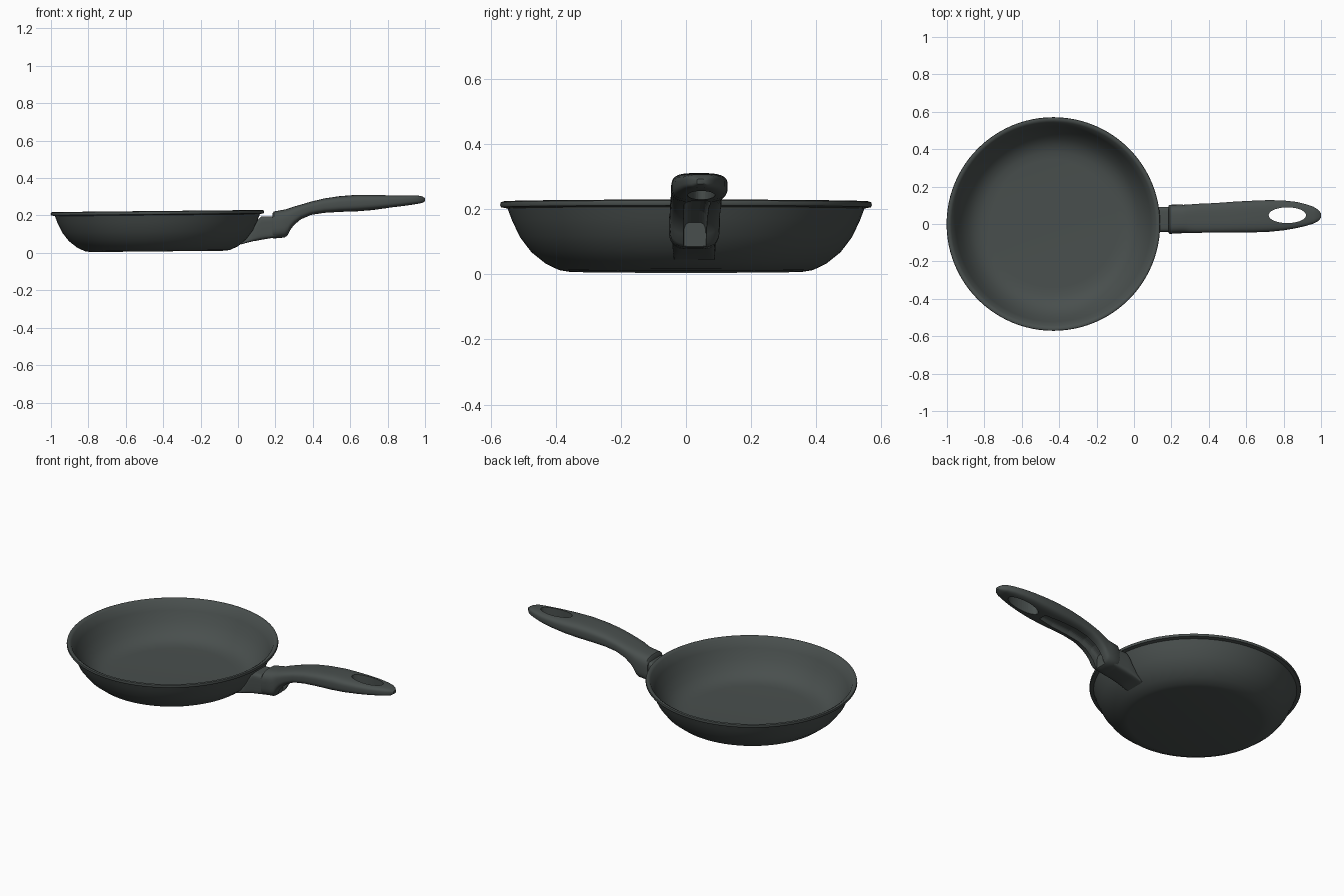
import bpy, bmesh, math
from mathutils import Matrix

cube = bpy.data.objects.get("Cube")
if cube:
    bpy.data.objects.remove(cube, do_unlink=True)

COLOUR = (0.066, 0.078, 0.075, 1)
dark = bpy.data.materials.new("charcoal")
dark.use_nodes = True
dark.diffuse_color = COLOUR
bsdf = dark.node_tree.nodes["Principled BSDF"]
bsdf.inputs["Base Color"].default_value = COLOUR
bsdf.inputs["Roughness"].default_value = 0.6

HANDLE_Y = 0.035


def finish(name, bm):
    bmesh.ops.recalc_face_normals(bm, faces=bm.faces[:])
    mesh = bpy.data.meshes.new(name)
    bm.to_mesh(mesh)
    bm.free()
    obj = bpy.data.objects.new(name, mesh)
    bpy.context.collection.objects.link(obj)
    mesh.materials.append(dark)
    return obj


def smooth(obj, angle):
    bpy.ops.object.select_all(action="DESELECT")
    obj.select_set(True)
    bpy.context.view_layer.objects.active = obj
    bpy.ops.object.shade_smooth_by_angle(angle=math.radians(angle))


def loft(name, sections, power, sides=32):
    """Rounded-box rings along x: (x, bottom, top, y centre, half width)."""
    bm = bmesh.new()
    rings = []
    for x, low, high, yc, half in sections:
        ring = []
        for i in range(sides):
            a = 2 * math.pi * (i + 0.5) / sides
            c, s = math.cos(a), math.sin(a)
            y = yc + half * math.copysign(abs(c) ** power, c)
            z = (low + high) / 2 + (high - low) / 2 * math.copysign(abs(s) ** power, s)
            ring.append(bm.verts.new((x, y, z)))
        rings.append(ring)
    for r0, r1 in zip(rings, rings[1:]):
        for i in range(sides):
            j = (i + 1) % sides
            bm.faces.new((r0[i], r0[j], r1[j], r1[i]))
    bm.faces.new(rings[0])
    bm.faces.new(rings[-1])
    return finish(name, bm)


def cut(target, cutter):
    mod = target.modifiers.new("cut", "BOOLEAN")
    mod.operation = "DIFFERENCE"
    mod.solver = "EXACT"
    mod.object = cutter
    cutter.hide_render = True
    cutter.hide_viewport = True
    cutter.display_type = "WIRE"


# Pan body: closed wall profile, outside then inside, spun about its axis
profile = [(0, 0.006), (0.36, 0.006), (0.39, 0.011), (0.43, 0.03), (0.475, 0.066),
           (0.51, 0.112), (0.535, 0.165), (0.548, 0.2), (0.568, 0.204), (0.571, 0.21),
           (0.569, 0.219), (0.56, 0.222), (0.545, 0.213), (0.522, 0.165), (0.495, 0.112),
           (0.46, 0.067), (0.425, 0.04), (0.385, 0.026), (0.34, 0.023), (0, 0.023)]
bm = bmesh.new()
verts = [bm.verts.new((r, 0, z)) for r, z in profile]
edges = [bm.edges.new(pair) for pair in zip(verts, verts[1:])]
bmesh.ops.spin(bm, geom=verts + edges, axis=(0, 0, 1), cent=(0, 0, 0),
               angle=2 * math.pi, steps=96)
bmesh.ops.remove_doubles(bm, verts=bm.verts[:], dist=0.0005)
pan = finish("pan_body", bm)
pan.matrix_world = Matrix.Translation((-0.429, 0, 0.002)) @ Matrix.Rotation(-0.01, 4, "Y")
smooth(pan, 50)

# Bracket: its inner end follows the curve of the pan wall
bracket = loft("handle_bracket", [
    (0.015, 0.045, 0.05, 0.025, 0.062), (0.05, 0.055, 0.085, 0.025, 0.064),
    (0.08, 0.062, 0.13, 0.025, 0.066), (0.105, 0.066, 0.175, 0.025, 0.067),
    (0.125, 0.07, 0.195, 0.025, 0.067), (0.21, 0.084, 0.195, 0.025, 0.067)], 0.3)
smooth(bracket, 40)

# Handle: thick collar sweeping up into a slim rounded grip
handle = loft("handle", [
    (0.185, 0.079, 0.212, 0.025, 0.074), (0.192, 0.077, 0.222, 0.025, 0.078),
    (0.25, 0.082, 0.232, 0.027, 0.077), (0.265, 0.092, 0.236, 0.027, 0.076),
    (0.28, 0.122, 0.241, 0.028, 0.076), (0.3, 0.148, 0.248, 0.028, 0.077),
    (0.335, 0.178, 0.258, 0.03, 0.078), (0.39, 0.202, 0.274, 0.032, 0.078),
    (0.46, 0.213, 0.291, 0.034, 0.08), (0.54, 0.218, 0.303, 0.037, 0.083),
    (0.64, 0.222, 0.311, 0.04, 0.085), (0.72, 0.229, 0.31, 0.043, 0.085),
    (0.8, 0.239, 0.309, 0.046, 0.08), (0.87, 0.248, 0.308, 0.048, 0.07),
    (0.92, 0.256, 0.308, 0.048, 0.058), (0.96, 0.262, 0.307, 0.047, 0.045),
    (0.985, 0.267, 0.302, 0.046, 0.03), (1.0, 0.277, 0.293, 0.045, 0.012)], 0.6)

# Hanging hole through the grip
bm = bmesh.new()
bmesh.ops.create_cone(bm, cap_ends=True, segments=48, radius1=1, radius2=1, depth=0.3)
bmesh.ops.transform(bm, verts=bm.verts[:], matrix=Matrix.Translation((0.82, 0.047, 0.28))
                    @ Matrix.Diagonal((0.1, 0.042, 1, 1)))
cut(handle, finish("hole_cutter", bm))

# Shallow channel along the underside of the grip
cut(handle, loft("channel_cutter", [
    (0.255, 0.05, 0.16, 0.027, 0.034), (0.3, 0.07, 0.196, 0.028, 0.036),
    (0.36, 0.1, 0.222, 0.031, 0.038), (0.46, 0.15, 0.242, 0.034, 0.04),
    (0.58, 0.15, 0.248, 0.038, 0.038), (0.68, 0.15, 0.246, 0.042, 0.025)], 0.5, 24))
smooth(handle, 40)
